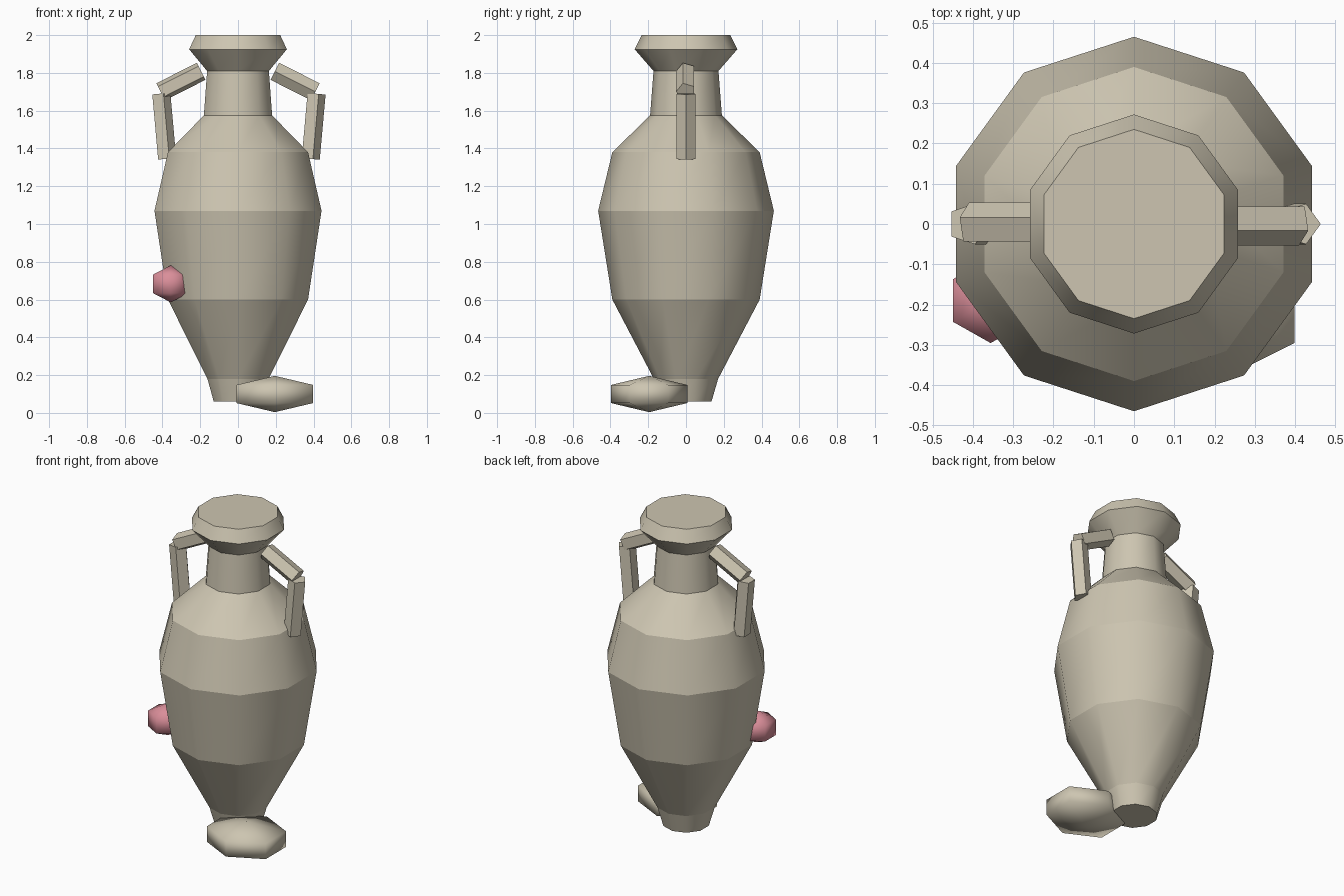
import bpy, bmesh
from math import pi, sin, cos
from mathutils import Vector

cube = bpy.data.objects.get("Cube")
if cube:
    bpy.data.objects.remove(cube, do_unlink=True)


def material(name, color):
    m = bpy.data.materials.new(name)
    m.use_nodes = True
    m.diffuse_color = color
    m.node_tree.nodes["Principled BSDF"].inputs["Base Color"].default_value = color
    return m


clay = material("pale_clay", (0.61, 0.56, 0.44, 1))
pink = material("soft_pink", (0.70, 0.27, 0.32, 1))


def finish(name, bm, mat):
    bmesh.ops.recalc_face_normals(bm, faces=bm.faces)
    mesh = bpy.data.meshes.new(name)
    bm.to_mesh(mesh)
    bm.free()
    mesh.materials.append(mat)
    ob = bpy.data.objects.new(name, mesh)
    bpy.context.collection.objects.link(ob)
    return ob


def lathe(name, profile, sides=10):
    """Turned shape, smooth around and crisp between its bands."""
    bm = bmesh.new()
    rings = []
    for r, z in profile:
        angles = [2 * pi * i / sides + pi / 2 for i in range(sides)]
        rings.append([bm.verts.new((r * cos(a), r * sin(a), z)) for a in angles])
    for low, high in zip(rings, rings[1:]):
        for i in range(sides):
            j = (i + 1) % sides
            bm.faces.new((low[i], low[j], high[j], high[i])).smooth = True
    bm.faces.new(rings[0])
    bm.faces.new(rings[-1])
    for e in bm.edges:
        if abs(e.verts[0].co.z - e.verts[1].co.z) < 1e-5:
            e.smooth = False
    return finish(name, bm, clay)


def strut(name, start, end, corner, r=0.053, sides=5):
    """Five-sided bar from start to end with one corner towards a direction."""
    bm = bmesh.new()
    start, end = Vector(start), Vector(end)
    axis = (end - start).normalized()
    u = Vector(corner)
    u = (u - axis * u.dot(axis)).normalized()
    v = axis.cross(u)
    around = [r * (u * cos(a) + v * sin(a))
              for a in (2 * pi * i / sides for i in range(sides))]
    low = [bm.verts.new(start + p) for p in around]
    high = [bm.verts.new(end + p) for p in around]
    for i in range(sides):
        j = (i + 1) % sides
        bm.faces.new((low[i], low[j], high[j], high[i]))
    bm.faces.new(low)
    bm.faces.new(high)
    return finish(name, bm, clay)


def blob(name, center, radii, mat):
    """Rounded six-sided pebble."""
    bm = bmesh.new()
    bmesh.ops.create_uvsphere(bm, u_segments=6, v_segments=3, radius=1)
    for v in bm.verts:
        v.co = Vector(c + p * r for c, p, r in zip(center, v.co, radii))
    for f in bm.faces:
        f.smooth = True
    return finish(name, bm, mat)


# Turned vessel
lathe("vessel_base", [(0.135, 0.06), (0.17, 0.18)])
lathe("vessel_belly", [(0.17, 0.18), (0.39, 0.60), (0.465, 1.07),
                       (0.39, 1.38), (0.19, 1.575)])
lathe("vessel_neck", [(0.19, 1.575), (0.172, 1.81)])
lathe("vessel_lip", [(0.172, 1.81), (0.272, 1.925), (0.235, 2.0)])

# Handles on both sides
for side, s in (("left", 1), ("right", -1)):
    strut(side + "_handle_top", (s * 0.195, 0, 1.808), (s * 0.41, 0, 1.70),
          (0, -s, 0))
    strut(side + "_handle_upright", (s * 0.38, 0, 1.345), (s * 0.411, 0, 1.69),
          (1, 0, 0))

# Stone at the foot and pink knob on the flank
blob("foot_stone", (0.195, -0.195, 0.1), (0.271, 0.233, 0.096), clay)
blob("flank_knob", (-0.356, -0.19, 0.683), (0.125, 0.122, 0.098), pink)
